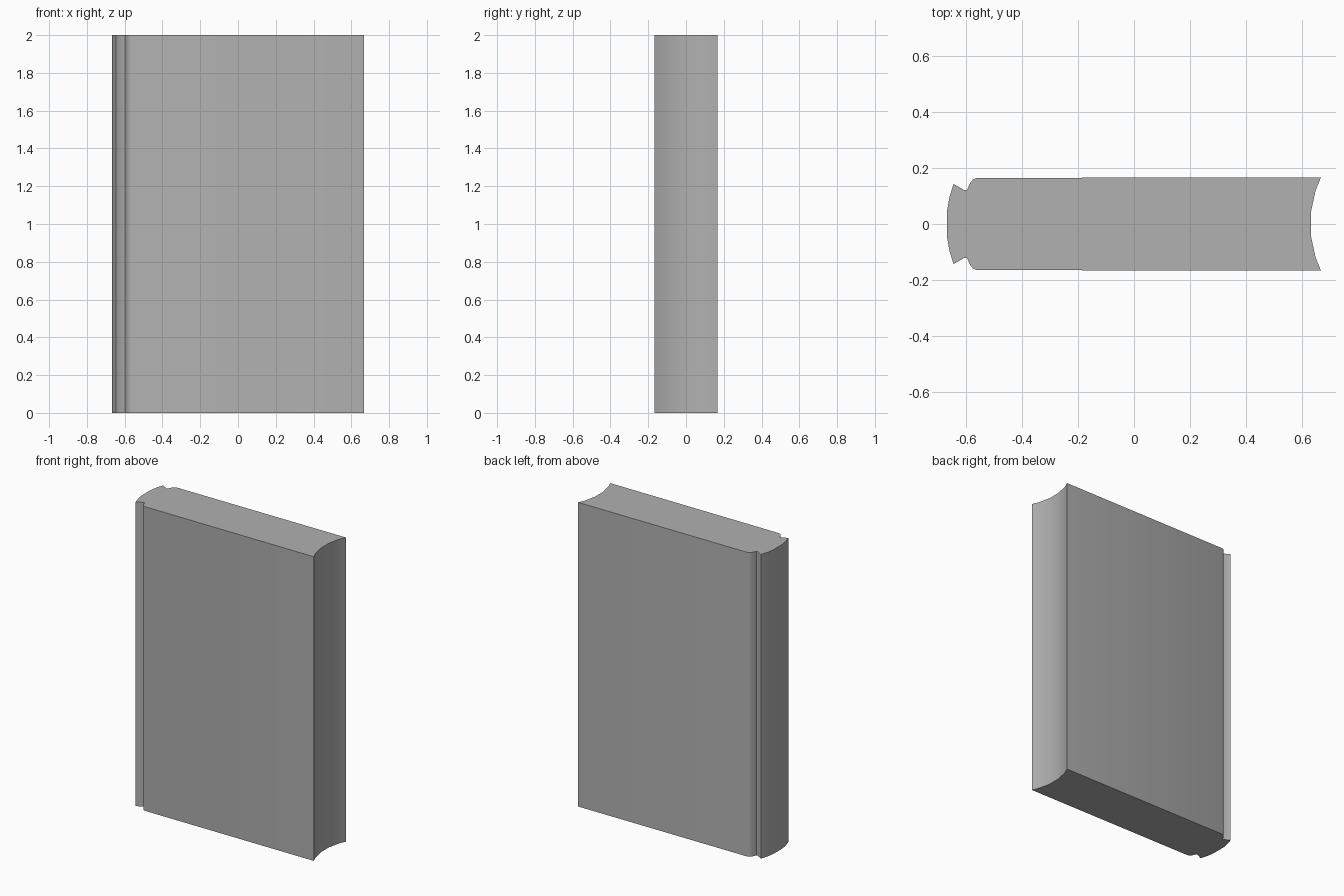
import bpy, bmesh, math

if "Cube" in bpy.data.objects:
    bpy.data.objects.remove(bpy.data.objects["Cube"])

HEIGHT = 2.0

# Half outline of the book seen from above: spine, hinge groove, cover, hollow fore edge
half = [(-0.668, 0.048), (-0.660, 0.095), (-0.645, 0.143),
        (-0.608, 0.122), (-0.597, 0.121), (-0.585, 0.148), (-0.575, 0.160), (-0.560, 0.165),
        (0.668, 0.166), (0.649, 0.120), (0.632, 0.041)]
outline = half + [(x, -y) for x, y in reversed(half)]

# Extrude the outline to the full height
bm = bmesh.new()
base = bm.faces.new([bm.verts.new((x, y, 0)) for x, y in outline])
top = bmesh.ops.extrude_face_region(bm, geom=[base], use_keep_orig=True)
bmesh.ops.translate(bm, vec=(0, 0, HEIGHT),
                    verts=[v for v in top["geom"] if isinstance(v, bmesh.types.BMVert)])
bmesh.ops.recalc_face_normals(bm, faces=bm.faces)

mesh = bpy.data.meshes.new("book")
bm.to_mesh(mesh)
bm.free()
book = bpy.data.objects.new("book", mesh)
bpy.context.collection.objects.link(book)

# Dark grey binding
grey = bpy.data.materials.new("dark_grey")
grey.diffuse_color = (0.44, 0.44, 0.44, 1)
grey.use_nodes = True
grey.node_tree.nodes["Principled BSDF"].inputs["Base Color"].default_value = grey.diffuse_color
mesh.materials.append(grey)

# Smooth the rounded spine and fore edge, keep the corners sharp
bpy.context.view_layer.objects.active = book
book.select_set(True)
bpy.ops.object.shade_smooth_by_angle(angle=math.radians(40))
